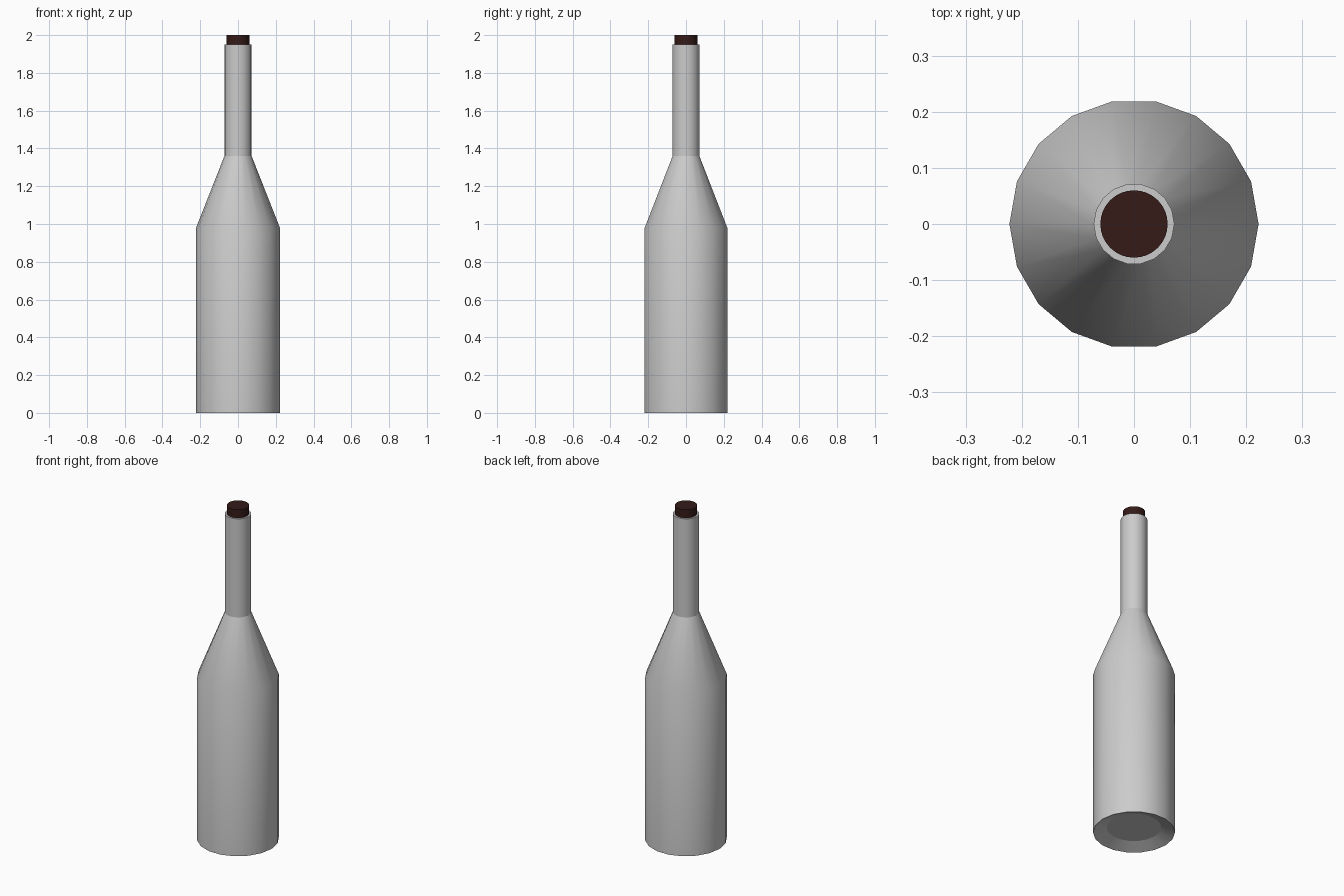
import bpy, bmesh
from math import sin, cos, tau, radians

if "Cube" in bpy.data.objects:
    bpy.data.objects.remove(bpy.data.objects["Cube"])


def lathe(name, profile, sides, sharp_rings=(), material=None):
    """Closed turned solid from (radius, z) points, bottom to top."""
    bm = bmesh.new()
    rings = [[bm.verts.new((r * cos(tau * i / sides), r * sin(tau * i / sides), z))
              for i in range(sides)] for r, z in profile]
    for a, b in zip(rings, rings[1:]):
        for i in range(sides):
            j = (i + 1) % sides
            bm.faces.new((a[i], a[j], b[j], b[i]))
    bm.faces.new(rings[0][::-1])
    bm.faces.new(rings[-1])
    for f in bm.faces:
        f.smooth = True
    bm.normal_update()
    # Sharp at steep corners and at chosen rings
    for e in bm.edges:
        e.smooth = e.calc_face_angle(0) < radians(30)
    for k in sharp_rings:
        for i in range(sides):
            bm.edges.get((rings[k][i], rings[k][(i + 1) % sides])).smooth = False
    mesh = bpy.data.meshes.new(name)
    bm.to_mesh(mesh)
    bm.free()
    obj = bpy.data.objects.new(name, mesh)
    bpy.context.collection.objects.link(obj)
    if material:
        mesh.materials.append(material)
    return obj


cork_mat = bpy.data.materials.new("dark_cork")
cork_mat.diffuse_color = (0.035, 0.011, 0.009, 1)
cork_mat.use_nodes = True
cork_mat.node_tree.nodes["Principled BSDF"].inputs["Base Color"].default_value = cork_mat.diffuse_color

# Bottle: recessed base, straight body, conical shoulder, slim neck
lathe("bottle", [(0.148, 0.03), (0.222, 0.0), (0.222, 0.98),
                 (0.072, 1.36), (0.072, 1.95)], 18, sharp_rings=(0, 1, 3, 4))

# Stopper on the neck
lathe("stopper", [(0.06, 1.95), (0.06, 2.0)], 32, material=cork_mat)
